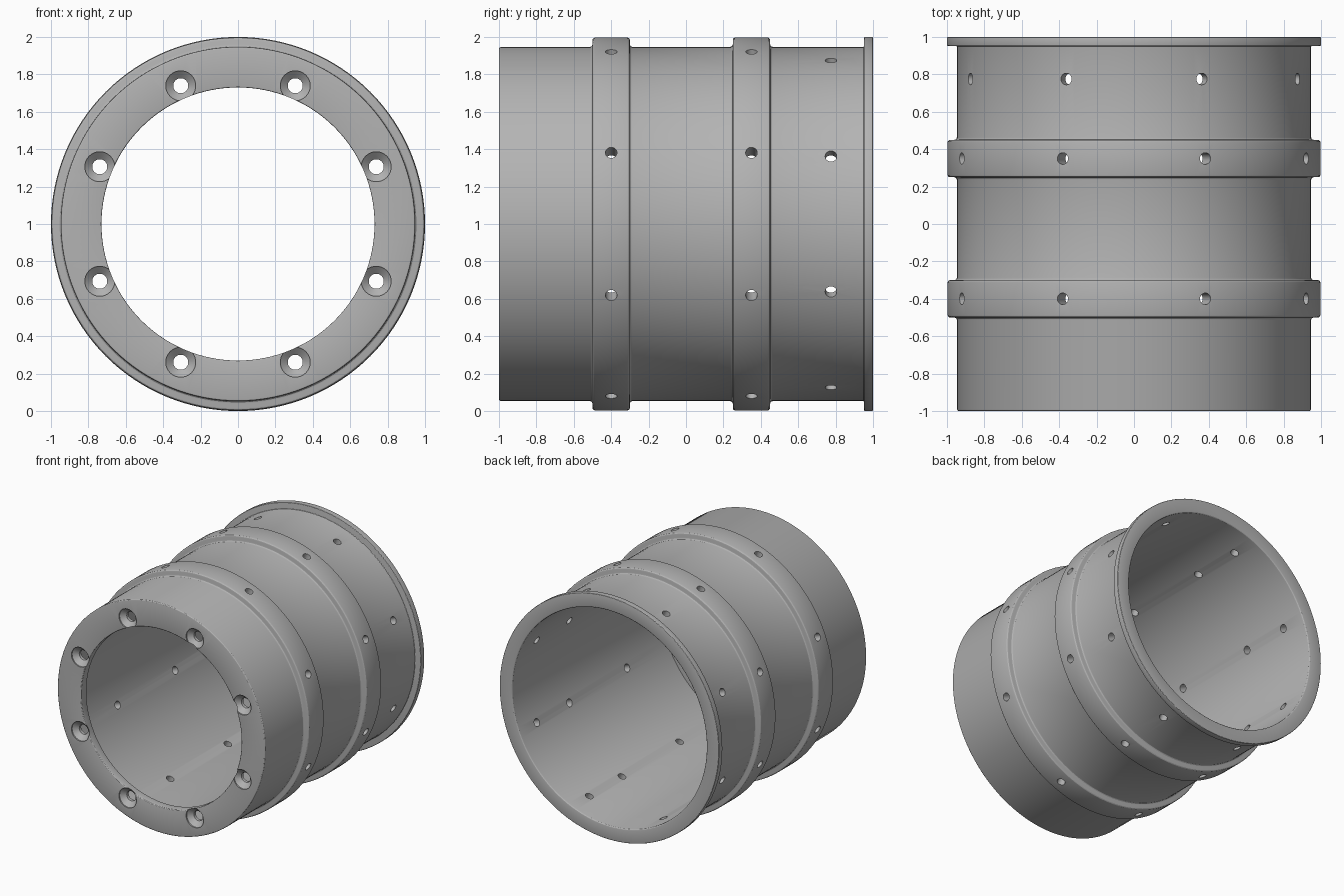
import bpy
import bmesh
from math import cos, sin, pi, radians
from mathutils import Matrix, Vector

if "Cube" in bpy.data.objects:
    bpy.data.objects.remove(bpy.data.objects["Cube"])

# Main dimensions
OUTER, BAND, BORE, MOUTH = 0.947, 0.997, 0.885, 0.73
LIP = 0.07                       # thickness of the front flange
BANDS = [(-0.5, -0.3), (0.25, 0.45)]
HOLE_ROWS = [-0.4, 0.35, 0.775]
CENTRE = Matrix.Translation((0, 0, 1))
ANGLES = [radians(22.5 + 45 * i) for i in range(8)]

steel = bpy.data.materials.new("grey steel")
steel.use_nodes = True
steel.diffuse_color = (0.45, 0.45, 0.45, 1)
steel.node_tree.nodes["Principled BSDF"].inputs["Base Color"].default_value = (0.45, 0.45, 0.45, 1)


def rounded(corners):
    """Round each (y, radius, fillet) corner of a closed outline."""
    points = []
    for i, (y, r, fillet) in enumerate(corners):
        p = Vector((y, r))
        a = (Vector(corners[i - 1][:2]) - p).normalized() * fillet
        b = (Vector(corners[(i + 1) % len(corners)][:2]) - p).normalized() * fillet
        if not fillet:
            points.append(p)
            continue
        for k in range(4):
            t = k / 3 * pi / 2
            points.append(p + a * (1 - sin(t)) + b * (1 - cos(t)))
    return points


def lathe(bm, outline, segments, matrix):
    """Revolve a closed (y, radius) outline around the y axis."""
    rings = []
    for s in range(segments):
        t = 2 * pi * s / segments
        rings.append([bm.verts.new(matrix @ Vector((r * cos(t), y, r * sin(t))))
                      for y, r in outline])
    n = len(outline)
    for s in range(segments):
        a, b = rings[s], rings[(s + 1) % segments]
        for i in range(n):
            j = (i + 1) % n
            bm.faces.new((a[i], a[j], b[j], b[i]))


def plug(bm, outline, matrix, segments=32):
    """Capped round cutter along y from a list of (y, radius) steps."""
    rings = [[bm.verts.new(matrix @ Vector((r * cos(2 * pi * s / segments), y,
                                            r * sin(2 * pi * s / segments))))
              for s in range(segments)] for y, r in outline]
    for a, b in zip(rings, rings[1:]):
        for s in range(segments):
            t = (s + 1) % segments
            bm.faces.new((a[s], a[t], b[t], b[s]))
    bm.faces.new(rings[0])
    bm.faces.new(rings[-1])


def make_object(name, bm):
    bmesh.ops.recalc_face_normals(bm, faces=bm.faces[:])
    mesh = bpy.data.meshes.new(name)
    bm.to_mesh(mesh)
    bm.free()
    mesh.materials.append(steel)
    obj = bpy.data.objects.new(name, mesh)
    bpy.context.collection.objects.link(obj)
    return obj


# Sleeve: barrel, two raised bands, rear rim and inward front flange
corners = [(-1, MOUTH, 0.008), (-1, OUTER, 0.01)]
for start, end in BANDS:
    corners += [(start, OUTER, 0.014), (start, BAND, 0.014),
                (end, BAND, 0.014), (end, OUTER, 0.014)]
corners += [(0.952, OUTER, 0.005), (0.952, 1, 0.005), (1, 1, 0.005),
            (1, BORE, 0.012), (-1 + LIP, BORE, 0), (-1 + LIP, MOUTH, 0.005)]
bm = bmesh.new()
lathe(bm, rounded(corners), 128, CENTRE)
sleeve = make_object("flanged_sleeve", bm)

# Cutters: countersunk bolt holes in the flange, radial holes in the wall
bm = bmesh.new()
for angle in ANGLES:
    turn = CENTRE @ Matrix.Rotation(angle, 4, 'Y')
    plug(bm, [(-1.02, 0.08), (-0.99, 0.08), (-0.955, 0.04), (-0.9, 0.04)],
         turn @ Matrix.Translation((0.8, 0, 0)))
    for row in HOLE_ROWS:
        plug(bm, [(0.8, 0.031), (1.1, 0.031)],
             turn @ Matrix.Translation((0, row, 0)) @ Matrix.Rotation(-pi / 2, 4, 'Z'))
cutter = make_object("hole_cutter", bm)
cutter.hide_render = True

# Drill the sleeve and shade it
drill = sleeve.modifiers.new("drill", 'BOOLEAN')
drill.operation, drill.solver, drill.object = 'DIFFERENCE', 'EXACT', cutter
bpy.ops.object.select_all(action='DESELECT')
bpy.context.view_layer.objects.active = sleeve
sleeve.select_set(True)
bpy.ops.object.modifier_apply(modifier="drill")
bpy.data.objects.remove(cutter)
bpy.ops.object.shade_smooth_by_angle(angle=radians(25))
